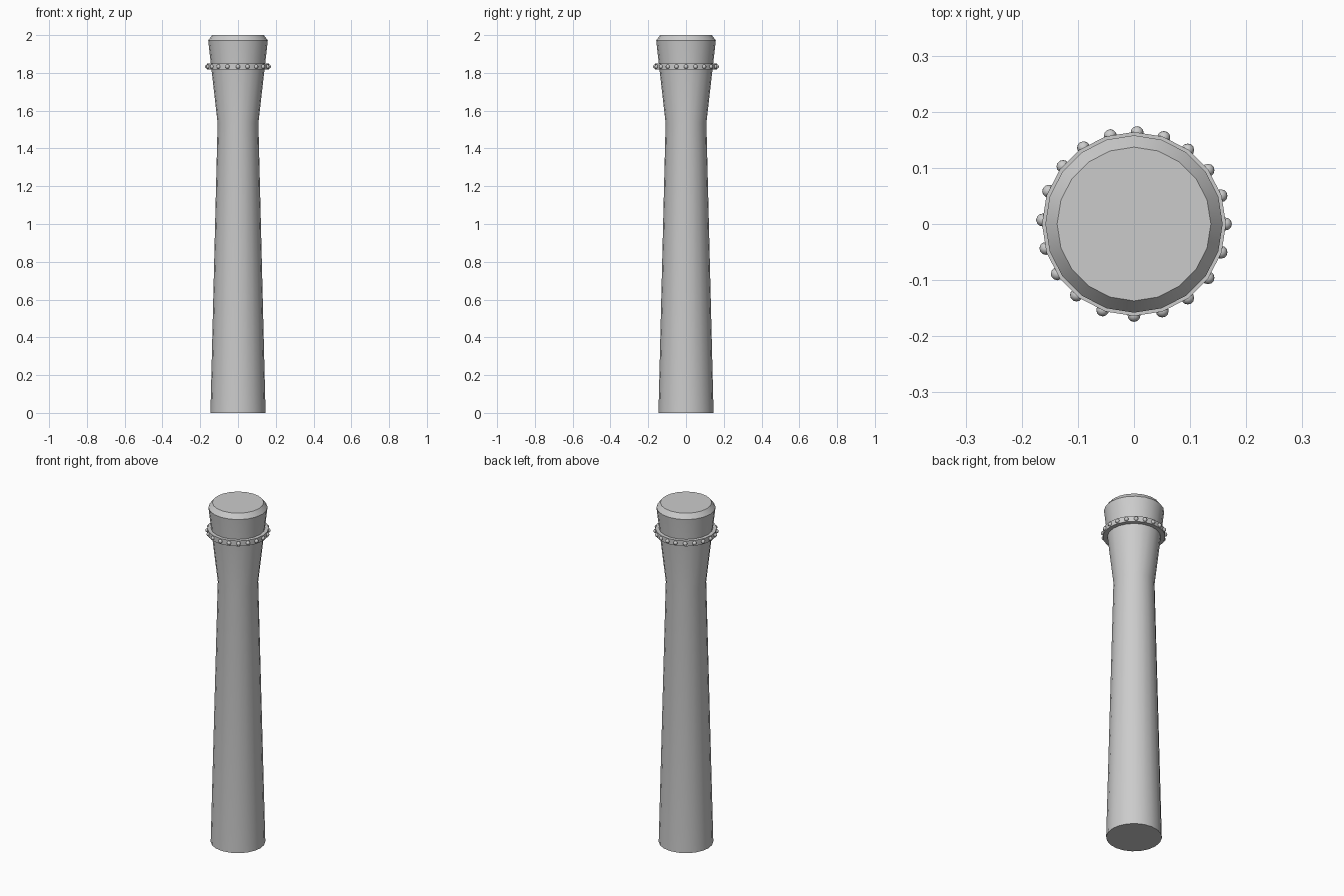
import bpy, bmesh, math
from mathutils import Matrix, Vector

if "Cube" in bpy.data.objects:
    bpy.data.objects.remove(bpy.data.objects["Cube"])

SIDES = 20


def finish(name, bm):
    bmesh.ops.recalc_face_normals(bm, faces=bm.faces[:])
    mesh = bpy.data.meshes.new(name)
    bm.to_mesh(mesh)
    bm.free()
    obj = bpy.data.objects.new(name, mesh)
    bpy.context.collection.objects.link(obj)
    bpy.ops.object.select_all(action='DESELECT')
    obj.select_set(True)
    bpy.context.view_layer.objects.active = obj
    bpy.ops.object.shade_smooth_by_angle(angle=math.radians(30))
    return obj


def lathe(name, profile, closed=False):
    """Revolve (radius, z) points; open profiles get flat caps."""
    bm = bmesh.new()
    rings = []
    for r, z in profile:
        rings.append([bm.verts.new((r * math.cos(math.tau * i / SIDES),
                                    r * math.sin(math.tau * i / SIDES), z))
                      for i in range(SIDES)])
    pairs = list(zip(rings, rings[1:]))
    if closed:
        pairs.append((rings[-1], rings[0]))
    else:
        bm.faces.new(rings[0])
        bm.faces.new(rings[-1])
    for a, b in pairs:
        for i in range(SIDES):
            j = (i + 1) % SIDES
            bm.faces.new((a[i], a[j], b[j], b[i]))
    return finish(name, bm)


# Tapered shaft with flared, chamfered head
lathe("handle_shaft", [(0.146, 0), (0.108, 1.535), (0.158, 1.972), (0.137, 2.0)])

# Flat collar around the flared neck
lathe("collar", [(0.135, 1.817), (0.164, 1.817), (0.164, 1.849), (0.135, 1.849)], closed=True)

# Beads set around the collar, slightly unevenly spaced
bead_angles = [0, 18, 36, 54, 71, 88, 105, 123.5, 141, 159,
               177.5, 195.5, 213, 231, 250, 270, 288, 306, 324, 342]
bm = bmesh.new()
for a in bead_angles:
    t = math.radians(a)
    pos = Vector((0.163 * math.cos(t), 0.163 * math.sin(t), 1.833))
    bmesh.ops.create_uvsphere(bm, u_segments=12, v_segments=8, radius=0.0115,
                              matrix=Matrix.Translation(pos))
finish("collar_beads", bm)
